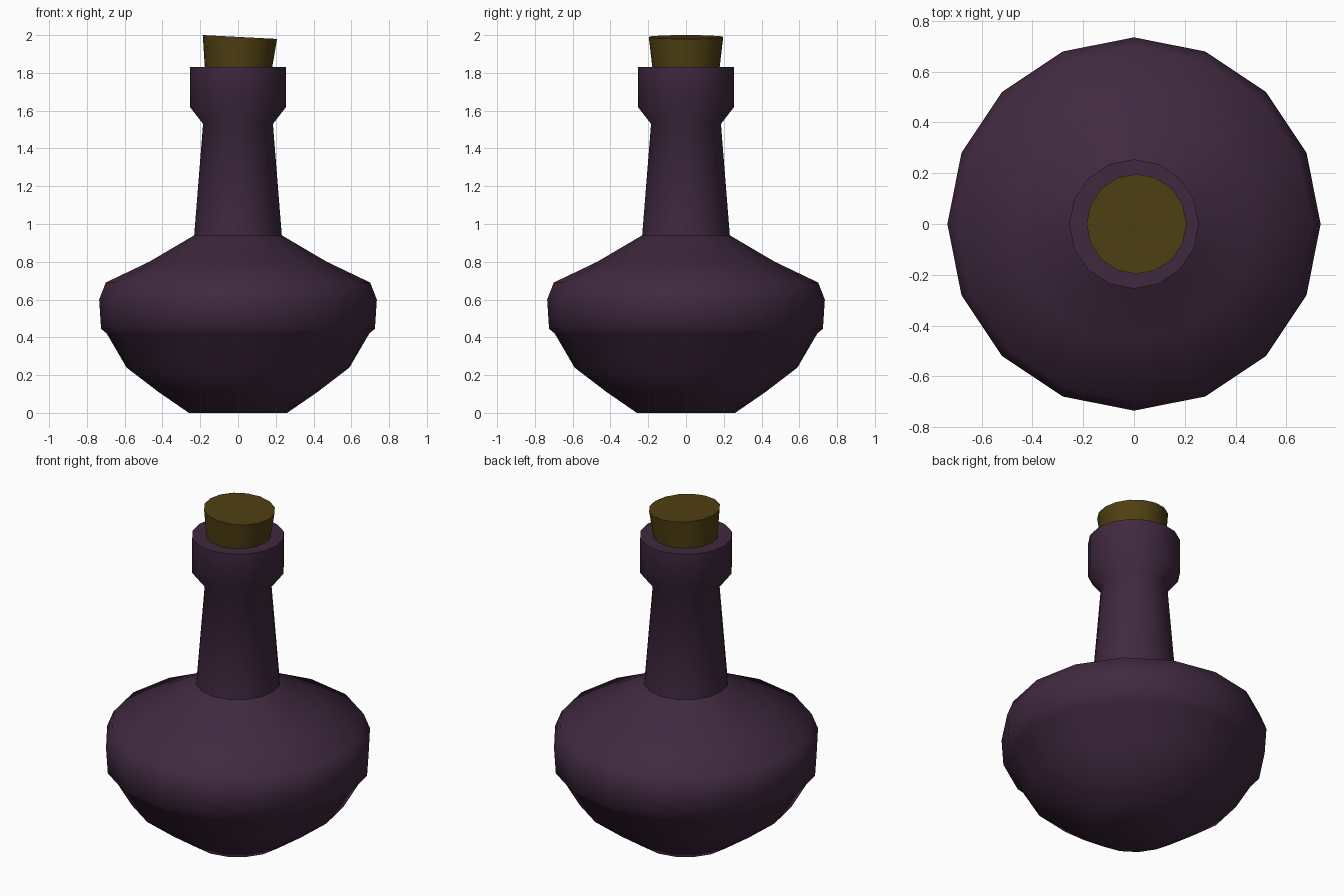
import bpy, bmesh, math

if "Cube" in bpy.data.objects:
    bpy.data.objects.remove(bpy.data.objects["Cube"])

SIDES = 16


def material(name, rgb):
    m = bpy.data.materials.new(name)
    m.diffuse_color = (*rgb, 1)
    m.use_nodes = True
    m.node_tree.nodes["Principled BSDF"].inputs["Base Color"].default_value = m.diffuse_color
    return m


def lathe(name, profile, mat, smooth_angle):
    """Closed 16-sided solid turned from (radius, height) points, bottom to top."""
    bm = bmesh.new()
    rings = []
    for r, z in profile:
        rings.append([bm.verts.new((r * math.cos(2 * math.pi * i / SIDES),
                                    r * math.sin(2 * math.pi * i / SIDES), z))
                      for i in range(SIDES)])
    for a, b in zip(rings, rings[1:]):
        for i in range(SIDES):
            j = (i + 1) % SIDES
            bm.faces.new((a[i], a[j], b[j], b[i]))
    bm.faces.new(rings[0][::-1])
    bm.faces.new(rings[-1])
    mesh = bpy.data.meshes.new(name)
    bm.to_mesh(mesh)
    bm.free()
    mesh.materials.append(mat)
    obj = bpy.data.objects.new(name, mesh)
    bpy.context.collection.objects.link(obj)
    bpy.ops.object.select_all(action='DESELECT')
    obj.select_set(True)
    bpy.context.view_layer.objects.active = obj
    bpy.ops.object.shade_smooth_by_angle(angle=math.radians(smooth_angle))
    return obj


glass = material("dark purple glass", (0.051, 0.022, 0.050))
cork_mat = material("brown cork", (0.080, 0.050, 0.006))

# Bottle: bowl, overhanging shoulder, tapered neck and thick lip
lathe("bottle", [
    (0.26, 0.0), (0.42, 0.11), (0.59, 0.24), (0.695, 0.42), (0.725, 0.445),
    (0.735, 0.60), (0.70, 0.69), (0.47, 0.80), (0.232, 0.94),
    (0.185, 1.53), (0.255, 1.62), (0.255, 1.83)], glass, 48)

# Cork: tapered plug, slightly tilted to the right
cork = lathe("cork", [(0.162, -0.30), (0.197, 0.0)], cork_mat, 48)
cork.location = (0.01, 0, 1.99)
cork.rotation_euler = (0, math.radians(3), 0)
